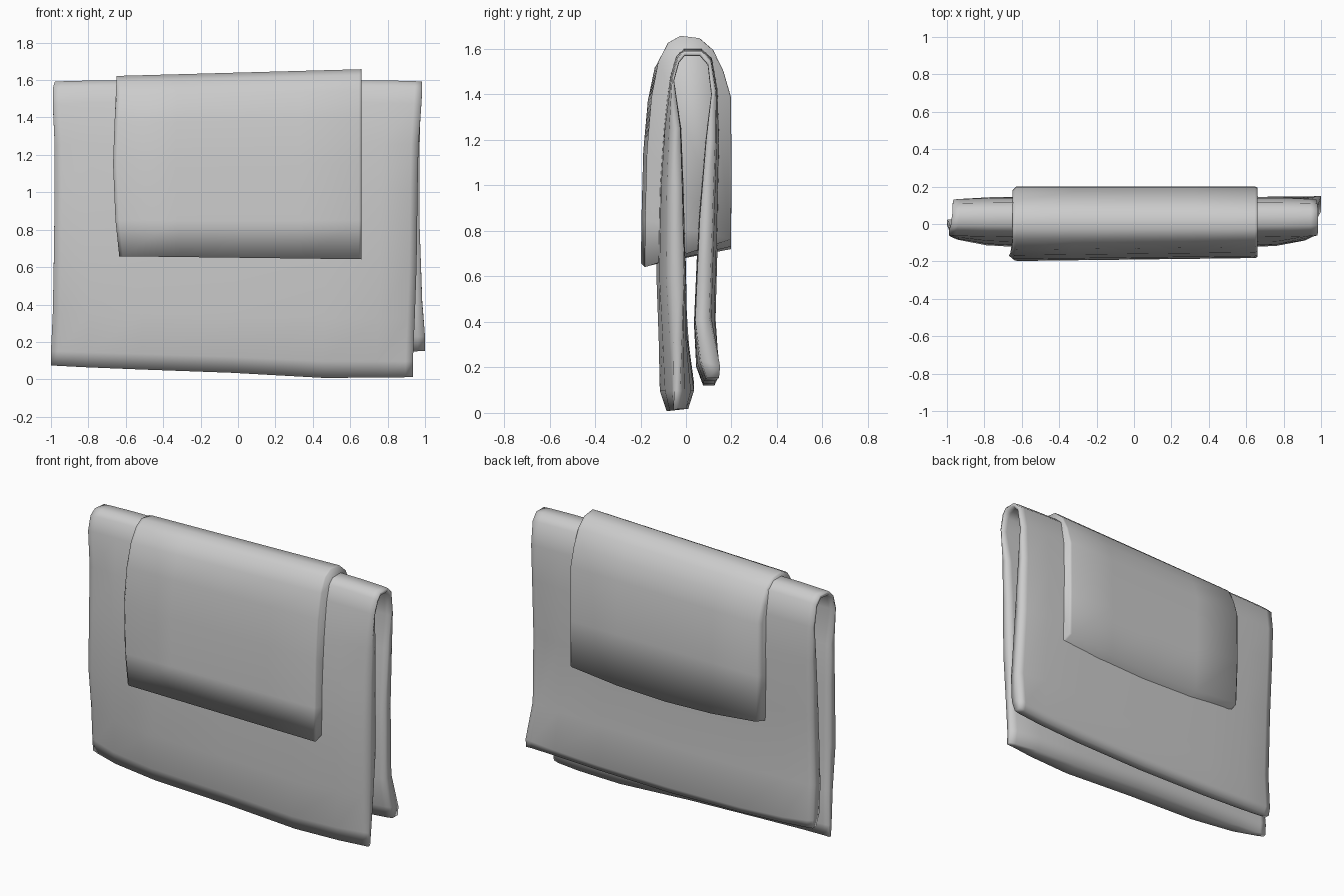
import bpy, bmesh, math

def finish(bm, name):
    bmesh.ops.recalc_face_normals(bm, faces=bm.faces[:])
    me = bpy.data.meshes.new(name)
    bm.to_mesh(me)
    bm.free()
    ob = bpy.data.objects.new(name, me)
    bpy.context.collection.objects.link(ob)
    bpy.ops.object.select_all(action='DESELECT')
    ob.select_set(True)
    bpy.context.view_layer.objects.active = ob
    bpy.ops.object.shade_smooth()
    return ob

def loft(bm, rings):
    # bridge closed rings of vertices one after another
    n = len(rings[0])
    for a, b in zip(rings, rings[1:]):
        for i in range(n):
            j = (i + 1) % n
            bm.faces.new((a[i], a[j], b[j], b[i]))

# Large folded towel: outer y, outer z, inner y, inner z, left x, right x
rows = [
    (-0.085, 0.00, 0.010, 0.01, -1.00, 0.935),
    (-0.115, 0.09, 0.035, 0.09, -1.00, 0.935),
    (-0.120, 0.32, 0.005, 0.32, -0.99, 0.945),
    (-0.130, 0.60, 0.000, 0.62, -0.985, 0.955),
    (-0.120, 1.00, -0.010, 1.00, -0.98, 0.96),
    (-0.100, 1.26, -0.020, 1.25, -0.98, 0.965),
    (-0.070, 1.48, -0.052, 1.46, -0.99, 0.98),
    (-0.045, 1.57, -0.030, 1.54, -0.99, 0.985),
    (-0.010, 1.60, -0.005, 1.57, -0.98, 0.985),
    (0.070, 1.60, 0.060, 1.57, -0.97, 0.985),
    (0.115, 1.56, 0.095, 1.53, -0.97, 0.98),
    (0.140, 1.42, 0.110, 1.40, -0.965, 0.975),
    (0.148, 1.20, 0.085, 1.20, -0.96, 0.97),
    (0.142, 0.85, 0.055, 0.85, -0.955, 0.97),
    (0.130, 0.42, 0.035, 0.40, -0.955, 0.985),
    (0.145, 0.18, 0.045, 0.22, -0.955, 1.00),
    (0.125, 0.14, 0.075, 0.14, -0.95, 1.00),
]
bm = bmesh.new()
rings = []
for u, e in [(-1, 1), (-0.96, 0.72), (-0.8, 0.25), (-0.5, 0), (0, 0),
             (0.5, 0), (0.8, 0.2), (0.96, 0.65), (1, 1)]:
    outer, inner = [], []
    for i, (oy, oz, iy, iz, xl, xr) in enumerate(rows):
        x = xl + (xr - xl) * (u + 1) / 2
        low = max(0, 1 - oz / 0.7)
        if i < 8:
            dz = low * (0.035 * (1 - u) if u < 0.5 else 0.008)   # sloping front hem
        else:
            dz = low * 0.04 * (u * u - 0.6)                      # sagging back hem
        # hem and side edges are pinched, more from the outside
        a, b = (0.5 if i < 8 else 0.3) * e, 0.06 * e
        y0, y1 = oy + (iy - oy) * a, iy + (oy - iy) * b
        z0, z1 = oz + (iz - oz) * a, iz + (oz - iz) * b
        if i < 4:
            c = e * max(0, 1 - oz / 0.6)
            t = 0.012 if u < 0 else -0.045                       # front corners
            y0 += (t - 0.01 - y0) * c
            y1 += (t + 0.01 - y1) * c
        elif i > 14 and u > 0:
            y0 += 0.035 * e                                      # flared back corner
            y1 += 0.015 * e
        outer.append(bm.verts.new((x, y0, z0 + dz)))
        inner.append(bm.verts.new((x, y1, z1 + dz)))
    rings.append(outer + inner[::-1])
loft(bm, rings)
n = len(rows)
for r in (rings[0], rings[-1]):                   # rolled side edges
    for i in range(n - 1):
        bm.faces.new((r[i], r[i + 1], r[2 * n - 2 - i], r[2 * n - 1 - i]))
finish(bm, "large_towel")

# Small towel draped over the top: y, z, left x
prof = [
    (-0.190, 0.65, -0.635), (-0.188, 0.85, -0.655), (-0.180, 1.15, -0.668),
    (-0.160, 1.38, -0.660), (-0.130, 1.53, -0.65), (-0.080, 1.61, -0.65),
    (-0.025, 1.64, -0.65), (0.060, 1.63, -0.65), (0.120, 1.58, -0.65),
    (0.165, 1.49, -0.65), (0.198, 1.38, -0.65), (0.200, 1.05, -0.65),
    (0.198, 0.72, -0.64),
]
bm = bmesh.new()
rings = []
for u in (-1, -0.97, -0.5, 0, 0.5, 0.98, 1):
    ring = []
    for i, (y, z, xl) in enumerate(prof):
        x = xl + (0.66 - xl) * (u + 1) / 2
        dz = 0.018 * u * max(0, (z - 1.2) / 0.44)
        if i == len(prof) - 1:
            dz += 0.045 * u * u
        if i == 0:
            dz -= 0.008 * u
        if y < -0.1:
            y += 0.008 * u
        if u == -1:                               # softly turned-in left edge
            y *= 0.9
        elif u == 1:
            y *= 0.97
        ring.append(bm.verts.new((x, y, z + dz)))
    rings.append(ring)
loft(bm, rings)
bm.faces.new(rings[0])
bm.faces.new(rings[-1])
finish(bm, "small_towel")
